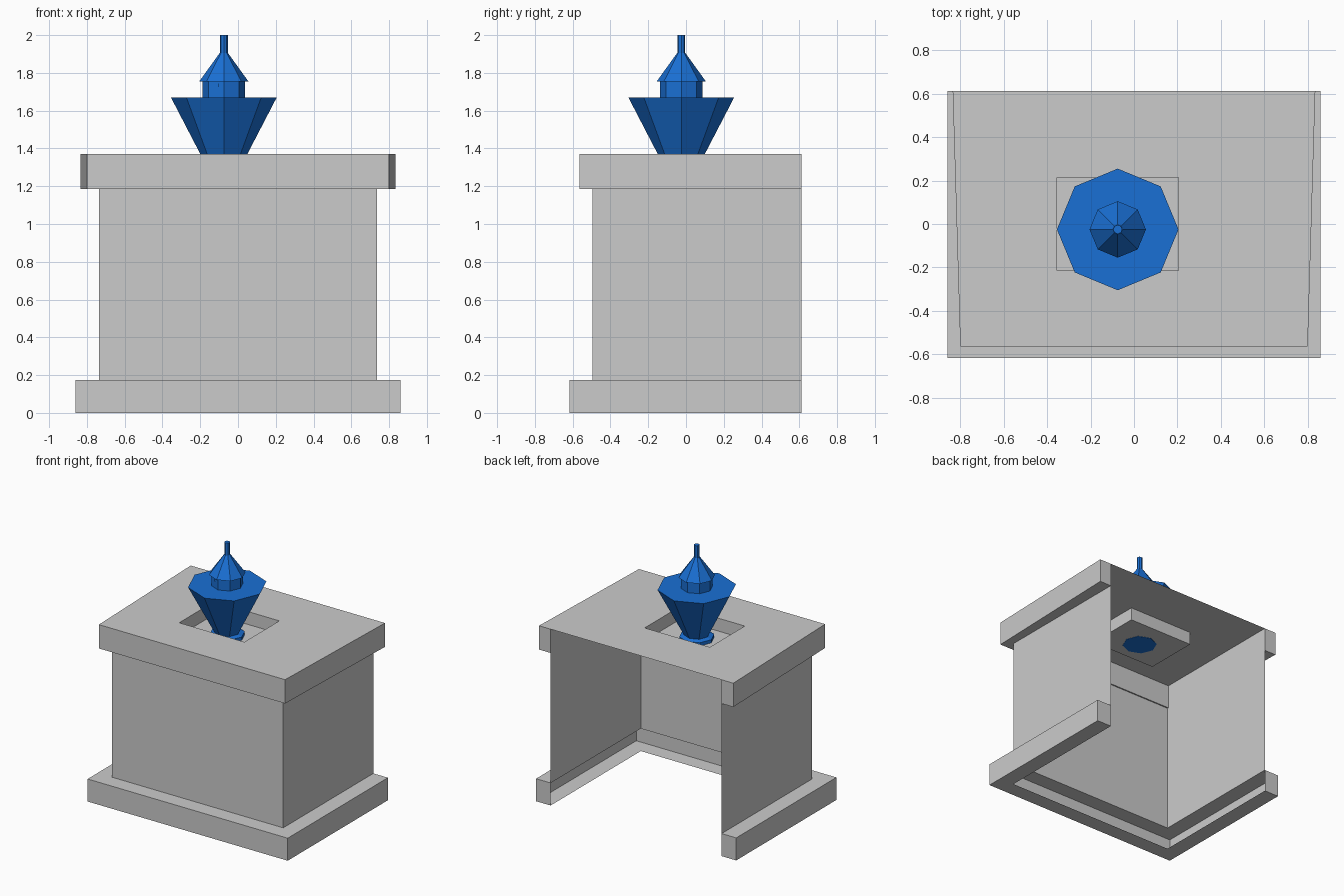
import bpy, bmesh
from math import cos, sin, pi

if "Cube" in bpy.data.objects:
    bpy.data.objects.remove(bpy.data.objects["Cube"])

AX, AY = -0.075, -0.025      # axis of the ornament
BACK = 0.612                 # open rear of the plinth

blue = bpy.data.materials.new("blue")
blue.diffuse_color = (0.01, 0.16, 0.66, 1)
blue.use_nodes = True
blue.node_tree.nodes["Principled BSDF"].inputs["Base Color"].default_value = blue.diffuse_color


def loft(name, rings, closed=False, cap_first=False, cap_last=False,
         cap_ends=False, mat=None):
    """Skin a list of equal-length point rings with flat faces."""
    bm = bmesh.new()
    rows = [[bm.verts.new(p) for p in r] for r in rings]
    n = len(rows[0])
    for a, b in zip(rows, rows[1:]):
        for i in range(n if closed else n - 1):
            j = (i + 1) % n
            bm.faces.new((a[i], a[j], b[j], b[i]))
    if cap_first:
        bm.faces.new(rows[0][::-1])
    if cap_last:
        bm.faces.new(rows[-1])
    if cap_ends:
        bm.faces.new([r[0] for r in rows])
        bm.faces.new([r[-1] for r in rows][::-1])
    bmesh.ops.recalc_face_normals(bm, faces=bm.faces)
    me = bpy.data.meshes.new(name)
    bm.to_mesh(me)
    bm.free()
    ob = bpy.data.objects.new(name, me)
    bpy.context.collection.objects.link(ob)
    if mat:
        me.materials.append(mat)
    return ob


def u_path(xf, xb, yf, z):
    """Three-sided outline, open at the back."""
    return [(-xb, BACK, z), (-xf, yf, z), (xf, yf, z), (xb, BACK, z)]


def rect(x0, x1, y0, y1, z):
    return [(x0, y0, z), (x1, y0, z), (x1, y1, z), (x0, y1, z)]


def turned(name, profile, sides=8):
    """Faceted turned part from (radius, z) pairs."""
    rings = [[(AX + r * cos(2 * pi * i / sides), AY + r * sin(2 * pi * i / sides), z)
              for i in range(sides)] for r, z in profile]
    return loft(name, rings, True, True, True, mat=blue)


# Base moulding, hollow towards the inside
loft("base_moulding", [u_path(.735, .735, -.495, .175), u_path(.86, .86, -.618, .175),
                       u_path(.86, .86, -.618, 0), u_path(.735, .735, -.495, 0)],
     cap_ends=True)

# Plinth walls
loft("plinth_walls", [u_path(.735, .735, -.495, .175), u_path(.735, .735, -.495, 1.185)])

# Top moulding, slightly wider at the back
loft("top_moulding", [u_path(.735, .735, -.485, 1.37), u_path(.735, .735, -.485, 1.185),
                      u_path(.80, .835, -.565, 1.185), u_path(.80, .835, -.565, 1.37)],
     cap_ends=True)

# Top plate with a square recess
hole = (-.355, .205, -.215, .215)
loft("top_plate", [u_path(.80, .835, -.565, 1.37)[1:] + [(-.835, BACK, 1.37)],
                   rect(*hole, 1.37), rect(*hole, 1.27)], True, cap_last=True)

# Ornament: foot, funnel, turret, roof and spike
turned("foot", [(.125, 1.268), (.125, 1.295), (.08, 1.31)])
turned("funnel", [(.075, 1.275), (.28, 1.67)])
turned("turret", [(.113, 1.67), (.113, 1.755)])
turned("roof", [(.13, 1.755), (.022, 1.905)])
turned("spike", [(.021, 1.90), (.021, 2.0)])

# Tiny window stud on the turret front
cx, cy = AX - .022, AY - .104
loft("window_stud", [rect(cx - .01, cx + .01, cy - .005, cy + .015, z) for z in (1.725, 1.745)],
     True, True, True, mat=blue)
